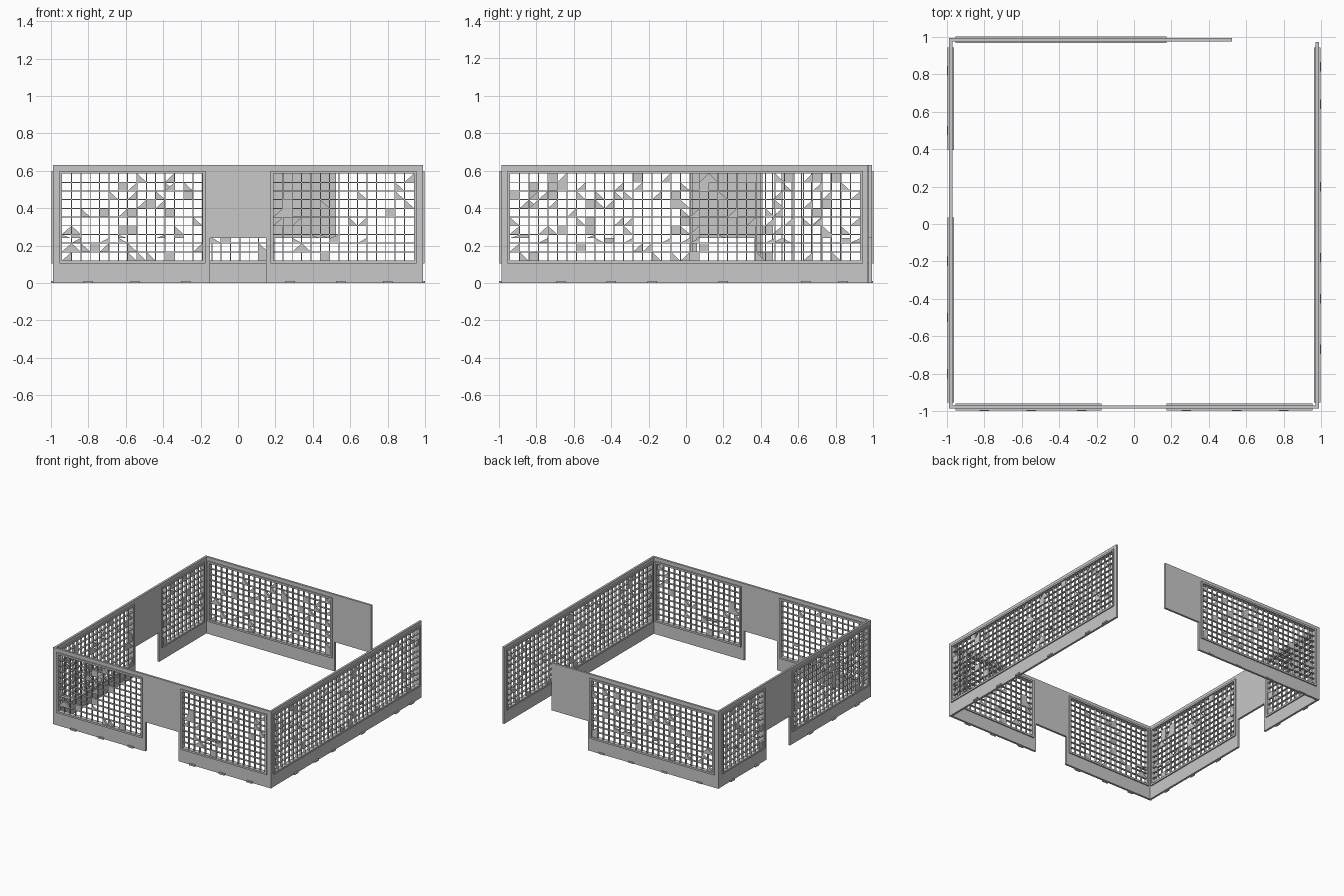
import bpy, bmesh, random
from mathutils import Vector

if "Cube" in bpy.data.objects:
    bpy.data.objects.remove(bpy.data.objects["Cube"])

random.seed(4)
BASE, SILL, HEAD, TOP = 0.12, 0.24, 0.585, 0.63   # base, doorway head, grid top, wall top
THICK, BAR, FRAME = 0.017, 0.005, 0.036

grey = bpy.data.materials.new("light_grey")
grey.diffuse_color = (0.58, 0.58, 0.58, 1)
grey.use_nodes = True
grey.node_tree.nodes["Principled BSDF"].inputs["Base Color"].default_value = grey.diffuse_color


def finish(bm, name):
    bmesh.ops.recalc_face_normals(bm, faces=bm.faces)
    me = bpy.data.meshes.new(name)
    bm.to_mesh(me)
    bm.free()
    me.materials.append(grey)
    ob = bpy.data.objects.new(name, me)
    bpy.context.collection.objects.link(ob)
    return ob


def mapper(axis, pos, out):
    """Wall coordinates (along, outward, height) to world."""
    if axis == 'x':
        return lambda u, n, z: Vector((u, pos + out * n, z))
    return lambda u, n, z: Vector((pos + out * n, u, z))


def box(bm, to_world, u0, u1, n0, n1, z0, z1):
    v = [bm.verts.new(to_world(u, n, z)) for u in (u0, u1) for n in (n0, n1) for z in (z0, z1)]
    for f in ((0, 1, 3, 2), (4, 6, 7, 5), (0, 4, 5, 1), (2, 3, 7, 6), (0, 2, 6, 4), (1, 5, 7, 3)):
        bm.faces.new([v[i] for i in f])


def lattice_lines(a, b, pitch):
    """Both edges of every bar between a and b."""
    n = round((b - a) / pitch)
    step = (b - a) / n
    lines = [a, b]
    for i in range(1, n):
        lines += [a + i * step - BAR / 2, a + i * step + BAR / 2]
    return lines


def wall(name, axis, pos, out, u_start, u_end, grids, door, tabs):
    to_world = mapper(axis, pos, out)
    us = [u_start, u_end] + [u for g in grids for u in lattice_lines(*g, 0.05)]
    us += [u for u in door or () if u_start < u < u_end]
    zs = [0, TOP, SILL] + lattice_lines(BASE, HEAD, 0.0465)
    us = sorted({round(u, 5) for u in us})
    zs = sorted({round(z, 5) for z in zs})

    # perforated sheet with doorway
    bm = bmesh.new()
    verts = {}

    def vert(i, j):
        if (i, j) not in verts:
            verts[i, j] = bm.verts.new(to_world(us[i], 0, zs[j]))
        return verts[i, j]

    for i in range(len(us) - 1):
        for j in range(len(zs) - 1):
            u, z = (us[i] + us[i + 1]) / 2, (zs[j] + zs[j + 1]) / 2
            if door and door[0] < u < door[1] and z < SILL:
                continue
            corners = [(i, j), (i + 1, j), (i + 1, j + 1), (i, j + 1)]
            in_grid = any(a < u < b for a, b in grids) and BASE < z < HEAD
            if in_grid and us[i + 1] - us[i] > 0.02 and zs[j + 1] - zs[j] > 0.01:
                r = random.random()
                if r > 0.16:
                    continue              # open cell
                if r > 0.05:              # cell with a corner gusset
                    corners.pop(random.choice((2, 3)))
            bm.faces.new([vert(*c) for c in corners])
    sheet = finish(bm, name + "_panel")
    mod = sheet.modifiers.new("thickness", 'SOLIDIFY')
    mod.thickness = THICK
    mod.offset = 0

    # raised frames round each grid, both faces
    bm = bmesh.new()
    w, h = 0.015, FRAME / 2
    for a, b in grids:
        for side in (-1, 1):
            n0, n1 = side * (THICK / 2 - 0.001), side * h
            box(bm, to_world, a - w, a, n0, n1, BASE - w, HEAD + w)
            box(bm, to_world, b, b + w, n0, n1, BASE - w, HEAD + w)
            box(bm, to_world, a, b, n0, n1, BASE - w, BASE)
            box(bm, to_world, a, b, n0, n1, HEAD, HEAD + w)
    finish(bm, name + "_grid_frames")

    # small foot tabs along the outer bottom edge
    bm = bmesh.new()
    reach = 1.0 - abs(pos)
    for u in tabs:
        box(bm, to_world, u - 0.025, u + 0.025, THICK / 2 - 0.001, reach, 0, 0.012)
    finish(bm, name + "_foot_tabs")


wall("front_wall", 'x', -0.978, -1, -0.99, 0.99,
     [(-0.94, -0.19), (0.19, 0.94)], (-0.15, 0.15), (-0.8, -0.55, -0.28, 0.28, 0.55, 0.8))
wall("back_wall", 'x', 0.985, 1, -0.99, 0.525,
     [(-0.94, 0.16)], (0.195, 0.6), (-0.82, -0.5, -0.2, 0.07))
wall("left_wall", 'y', -0.98, -1, -0.97, 0.977,
     [(-0.94, 0.02), (0.41, 0.93)], (0.06, 0.365), (-0.8, -0.5, -0.2, 0.5, 0.82))
wall("right_wall", 'y', 0.98, 1, -0.97, 0.972,
     [(-0.94, 0.93)], None, (-0.67, -0.4, -0.18, 0.2, 0.64, 0.84))
